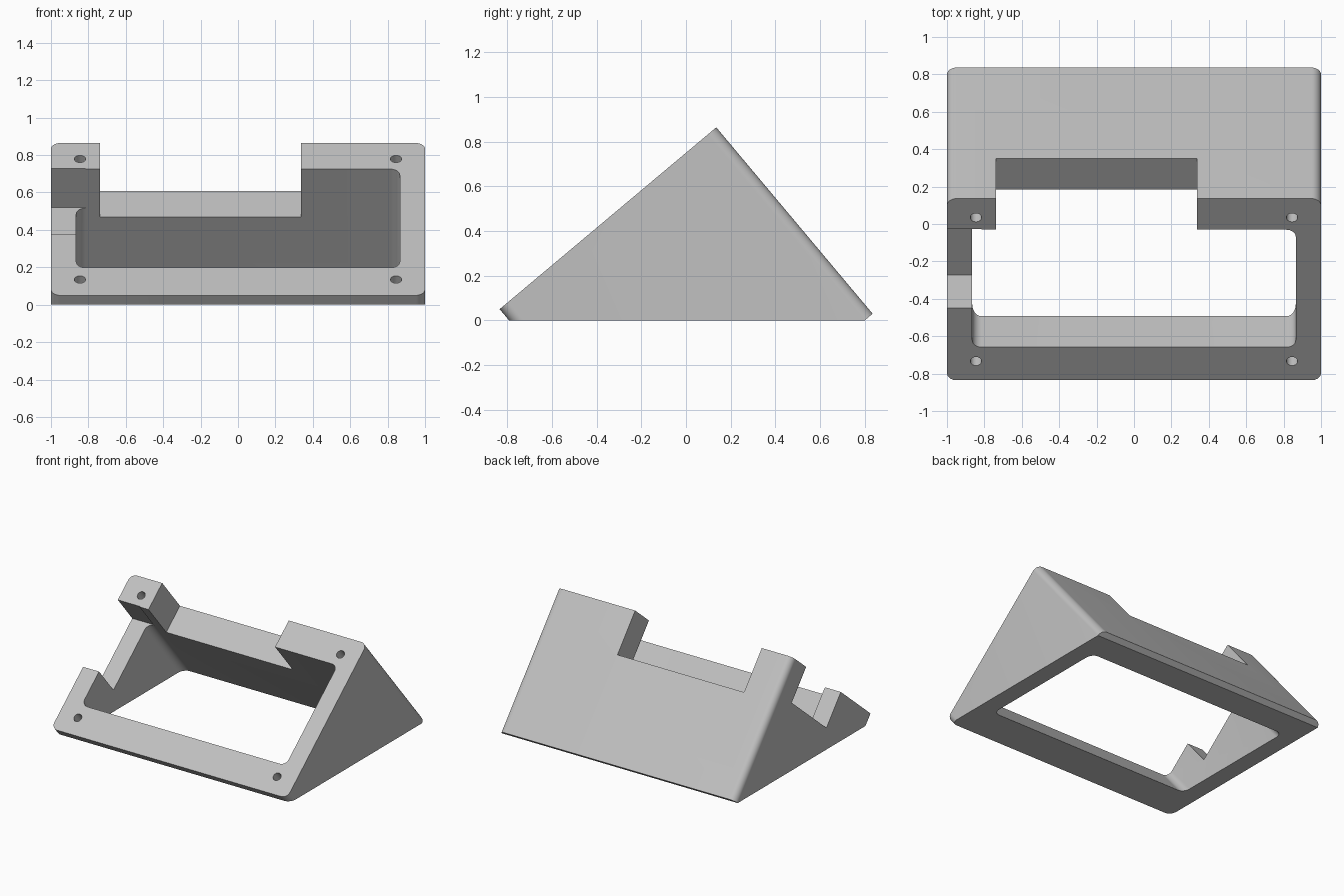
import bpy, bmesh
from math import radians, sin, cos, pi
from mathutils import Matrix

cube = bpy.data.objects.get("Cube")
if cube:
    bpy.data.objects.remove(cube, do_unlink=True)

# Tilted frame: x across, u up the sloping front, w out of the front
TILT = Matrix.Translation((0, -0.835, 0.05)) @ Matrix.Rotation(radians(40), 4, 'X')
HEIGHT, DEPTH = 1.267, 1.09

grey = bpy.data.materials.new("plain_grey")
grey.use_nodes = True
COLOUR = (0.53, 0.53, 0.53, 1)
grey.diffuse_color = COLOUR
grey.node_tree.nodes["Principled BSDF"].inputs["Base Color"].default_value = COLOUR


def prism(name, x0, x1, u0, u1, w0, w1, radius=0, steps=10):
    """Block in the tilted frame, with its four w edges rounded."""
    bm = bmesh.new()
    corners = [(x1, u1, -1, -1), (x0, u1, 1, -1), (x0, u0, 1, 1), (x1, u0, -1, 1)]
    points = []
    for i, (x, u, sx, su) in enumerate(corners):
        cx, cu = x + sx * radius, u + su * radius
        for k in range(steps + 1 if radius else 1):
            a = (i + k / steps) * pi / 2
            points.append((cx + radius * cos(a), cu + radius * sin(a), w0))
    face = bm.faces.new([bm.verts.new(p) for p in points])
    top = bmesh.ops.extrude_face_region(bm, geom=[face])["geom"]
    verts = [v for v in top if isinstance(v, bmesh.types.BMVert)]
    bmesh.ops.translate(bm, verts=verts, vec=(0, 0, w1 - w0))
    bmesh.ops.recalc_face_normals(bm, faces=bm.faces)
    bm.transform(TILT)
    mesh = bpy.data.meshes.new(name)
    bm.to_mesh(mesh)
    bm.free()
    mesh.materials.append(grey)
    obj = bpy.data.objects.new(name, mesh)
    bpy.context.collection.objects.link(obj)
    return obj


# Tilted block, sliced flat where it rests on the ground
body = prism("angled_housing", -1, 1, 0, HEIGHT, -DEPTH, 0, 0.05)
bm = bmesh.new()
bm.from_mesh(body.data)
bmesh.ops.bisect_plane(bm, geom=bm.verts[:] + bm.edges[:] + bm.faces[:],
                       plane_co=(0, 0, 0), plane_no=(0, 0, 1), clear_inner=True)
bmesh.ops.holes_fill(bm, edges=[e for e in bm.edges if e.is_boundary])
bmesh.ops.recalc_face_normals(bm, faces=bm.faces)
bm.to_mesh(body.data)
bm.free()

# Through window, notch in the top wall, notch in the right wall
cutters = [
    prism("window_cutter", -0.865, 0.865, 0.23, 1.05, -1.6, 0.1, 0.05),
    prism("top_notch_cutter", -0.738, 0.336, 0.9, 1.4, -0.335, 0.1),
    prism("side_notch_cutter", -1.1, -0.815, 0.505, 1.054, -0.272, 0.1),
]
# Screw holes in the four corners
for x in (-0.845, 0.845):
    for u in (0.132, 1.135):
        cutters.append(prism("screw_hole_cutter", x - 0.03, x + 0.03,
                             u - 0.03, u + 0.03, -0.12, 0.05, 0.0299, 8))

bpy.ops.object.select_all(action='DESELECT')
bpy.context.view_layer.objects.active = body
body.select_set(True)
for cutter in cutters:
    cutter.hide_render = True
    cut = body.modifiers.new("cut", 'BOOLEAN')
    cut.operation = 'DIFFERENCE'
    cut.solver = 'EXACT'
    cut.object = cutter
    bpy.ops.object.modifier_apply(modifier=cut.name)
    bpy.data.objects.remove(cutter, do_unlink=True)

bpy.ops.object.shade_smooth_by_angle(angle=radians(30))
